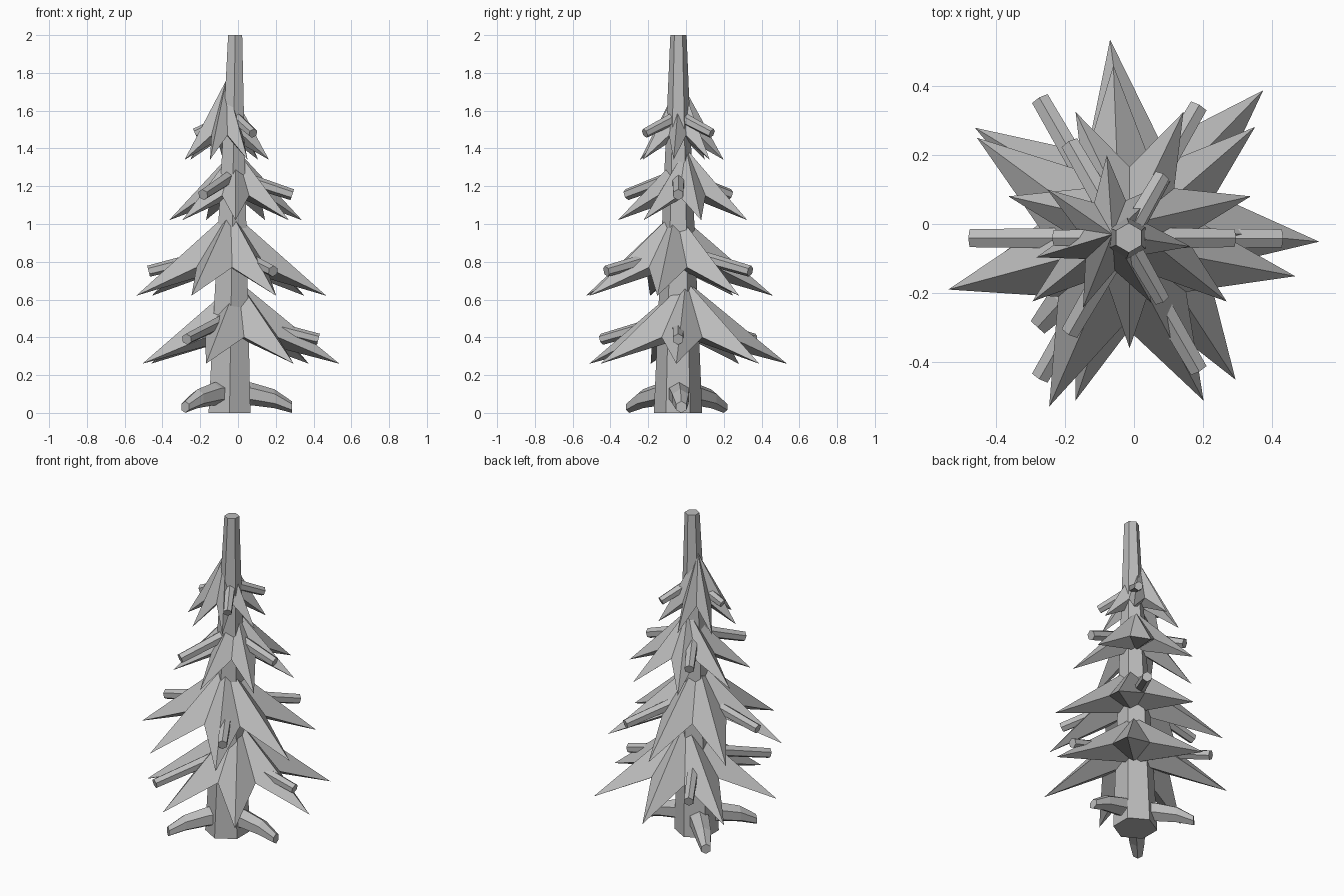
import bpy, bmesh, math
from mathutils import Vector

cube = bpy.data.objects.get("Cube")
if cube:
    bpy.data.objects.remove(cube)

grey = bpy.data.materials.new("plain_grey")
grey.use_nodes = True
colour = (0.5, 0.5, 0.5, 1)
grey.diffuse_color = colour
grey.node_tree.nodes["Principled BSDF"].inputs["Base Color"].default_value = colour


def finish(bm, name):
    bmesh.ops.recalc_face_normals(bm, faces=bm.faces)
    mesh = bpy.data.meshes.new(name)
    bm.to_mesh(mesh)
    bm.free()
    mesh.materials.append(grey)
    obj = bpy.data.objects.new(name, mesh)
    bpy.context.collection.objects.link(obj)
    return obj


def limb(name, stations, side, up):
    """Closed hexagonal tube through (centre, radius) stations."""
    bm = bmesh.new()
    rings = []
    for centre, radius in stations:
        ring = []
        for i in range(6):
            a = math.tau * i / 6
            ring.append(bm.verts.new(centre + radius * (side * math.cos(a) + up * math.sin(a))))
        rings.append(ring)
    for low, high in zip(rings, rings[1:]):
        for i in range(6):
            j = (i + 1) % 6
            bm.faces.new((low[i], low[j], high[j], high[i]))
    bm.faces.new(rings[0])
    bm.faces.new(rings[-1])
    return finish(bm, name)


def needle_tier(name, x, y, tip_z, valley_z, top_z, radius, phase, spikes=7):
    """Star-shaped cone with sharp ridges and a hollowed underside."""
    bm = bmesh.new()
    top = bm.verts.new((x, y, top_z))
    under = bm.verts.new((x, y, valley_z))
    rim = []
    for i in range(spikes * 2):
        a = math.radians(phase) + math.pi * i / spikes
        r, z = (radius * 0.46, valley_z) if i % 2 else (radius, tip_z)
        rim.append(bm.verts.new((x + r * math.cos(a), y + r * math.sin(a), z)))
    for i, v in enumerate(rim):
        w = rim[(i + 1) % len(rim)]
        bm.faces.new((v, w, top))
        bm.faces.new((w, v, under))
    return finish(bm, name)


# Trunk
base = Vector((-0.045, -0.042, 0))
crown = Vector((-0.015, -0.04, 2))
limb("trunk", [(base, 0.128), (crown, 0.043)], Vector((0, 1, 0)), Vector((1, 0, 0)))

# Needle tiers: centre, tip height, valley height, top, radius, phase
tiers = [
    (0, 0, 0.26, 0.4, 0.7, 0.54, 97.4),
    (-0.04, -0.056, 0.62, 0.77, 1.07, 0.517, 92.2),
    (-0.013, 0, 1.02, 1.15, 1.4, 0.361, -90),
    (-0.063, -0.03, 1.34, 1.47, 1.76, 0.23, 94),
]
for number, tier in enumerate(tiers, 1):
    needle_tier(f"needle_tier_{number}", *tier)

# Bare branches, three to a tier: tip height, reach, slope, tip radius, phase
branches = [
    (0.39, 0.465, 0.25, 0.03, 0),
    (0.75, 0.44, 0.25, 0.03, 60),
    (1.155, 0.315, 0.33, 0.03, 0),
    (1.48, 0.205, 0.45, 0.026, 60),
]
for number, (z, reach, slope, r, phase) in enumerate(branches, 1):
    for k in range(3):
        a = math.radians(phase + 120 * k)
        out = Vector((math.cos(a), math.sin(a), 0))
        side = Vector((-out.y, out.x, 0))
        axis = base.lerp(crown, z / 2)
        axis.z = 0
        tip = axis + out * reach + Vector((0, 0, z))
        inner = axis + Vector((0, 0, z + slope * reach))
        up = (tip - inner).normalized().cross(side)
        limb(f"branch_{number}_{k + 1}", [(inner, r * 1.25), (tip, r)], up, side)

# Roots
for number, (x, y) in enumerate([(0.285, -0.025), (-0.28, -0.3), (-0.28, 0.2)], 1):
    out = Vector((x, y, 0)) - base
    side = Vector((-out.y, out.x, 0)).normalized()
    stations = [(0.1, 0.105, 0.068), (0.36, 0.1, 0.06), (0.72, 0.075, 0.05), (1, 0.031, 0.031)]
    limb(f"root_{number}", [(base + out * t + Vector((0, 0, z)), r) for t, z, r in stations],
         Vector((0, 0, 1)), side)
